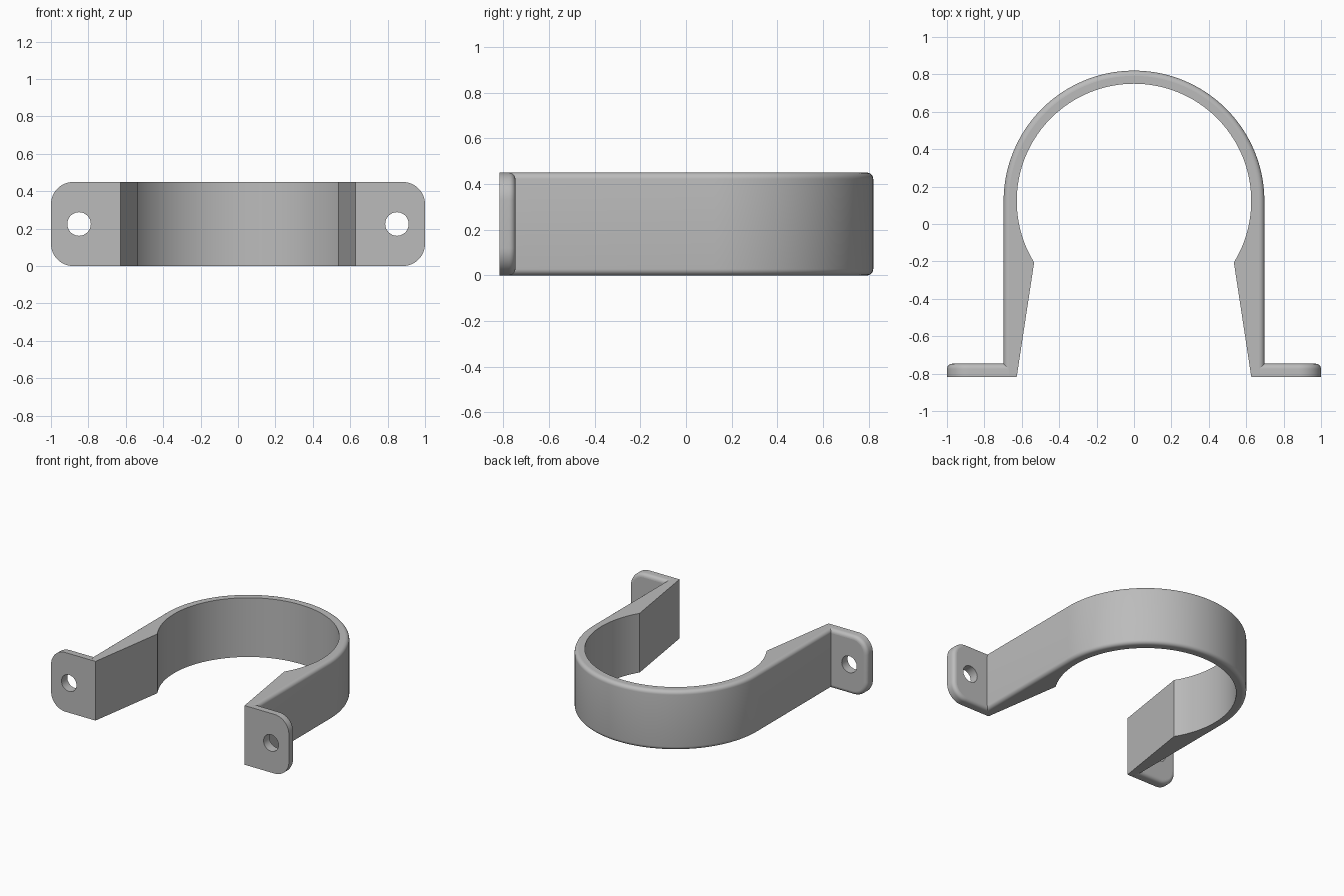
import bpy, bmesh
from math import sin, cos, pi, atan2, radians
from mathutils import Vector

cube = bpy.data.objects.get("Cube")
if cube:
    bpy.data.objects.remove(cube)

H = 0.45                       # band height
CY = 0.123                     # centre of the ring
R_OUT, R_IN = 0.697, 0.627
FRONT, TAB_BACK = -0.817, -0.747
ROUND = 0.028                  # edge rounding
HOLE = Vector((0.85, H / 2))
STEPS = 6

grey = bpy.data.materials.new("grey_plastic")
grey.use_nodes = True
colour = (0.5, 0.5, 0.5, 1)
grey.diffuse_color = colour
grey.node_tree.nodes["Principled BSDF"].inputs["Base Color"].default_value = colour


def arc(cx, cy, r, a0, a1, n):
    return [(cx + r * cos(a0 + (a1 - a0) * i / n),
             cy + r * sin(a0 + (a1 - a0) * i / n)) for i in range(n + 1)]


def rounding():
    """Pairs of (inset, depth below the cap) along a quarter round, side first."""
    angles = [i * pi / 2 / STEPS for i in range(STEPS + 1)]
    return [(ROUND * (1 - cos(a)), ROUND * (1 - sin(a))) for a in angles]


def loft(bm, loops):
    """Skin a stack of closed loops; returns the vertices of the end loops."""
    rings = [[bm.verts.new(p) for p in loop] for loop in loops]
    for a, b in zip(rings, rings[1:]):
        for i in range(len(a)):
            j = (i + 1) % len(a)
            bm.faces.new((a[i], a[j], b[j], b[i]))
    return rings[0], rings[-1]


def ring_edges(bm, ring):
    return [bm.edges.get((ring[i - 1], ring[i])) for i in range(len(ring))]


def finish(bm, name):
    bmesh.ops.recalc_face_normals(bm, faces=bm.faces)
    mesh = bpy.data.meshes.new(name)
    bm.to_mesh(mesh)
    bm.free()
    mesh.materials.append(grey)
    obj = bpy.data.objects.new(name, mesh)
    bpy.context.collection.objects.link(obj)
    bpy.ops.object.select_all(action='DESELECT')
    obj.select_set(True)
    bpy.context.view_layer.objects.active = obj
    bpy.ops.object.shade_smooth_by_angle(angle=radians(30))


# Band: open ring with straight legs that thicken into gripping lips
def band_outline(inset):
    r = R_OUT - inset
    tip = atan2(-0.328, 0.533)
    outer = [(r, FRONT)] + arc(0, CY, r, 0, pi, 72) + [(-r, FRONT)]
    inner = [(-R_IN, FRONT)] + arc(0, CY, R_IN, pi - tip, tip, 88) + [(R_IN, FRONT)]
    return outer + inner


bm = bmesh.new()
levels = [(i, d) for i, d in reversed(rounding())]
levels += [(i, H - d) for i, d in rounding()]
for ring in loft(bm, [[(x, y, z) for x, y in band_outline(i)] for i, z in levels]):
    edges = ring_edges(bm, ring)
    bm.faces.new(ring)
    for e in edges:
        e.smooth = False
finish(bm, "clamp_band")


# Mounting tabs: rounded plates with a screw hole
def tab_outline(inset):
    r, c = 0.12 - inset, 0.12
    return ([(0.67, inset)] + arc(1 - c, c, r, -pi / 2, 0, 12)
            + arc(1 - c, H - c, r, 0, pi / 2, 12) + [(0.67, H - inset)])


def build_tab(side, name):
    bm = bmesh.new()
    levels = [(0, FRONT)] + [(i, TAB_BACK - d) for i, d in rounding()]
    ends = loft(bm, [[(side * x, y, z) for x, z in tab_outline(i)] for i, y in levels])
    hole = arc(HOLE.x, HOLE.y, 0.063, 0, 2 * pi, 32)[:-1]
    holes = loft(bm, [[(side * x, y, z) for x, z in hole] for y in (FRONT, TAB_BACK)])
    for outer, inner in zip(ends, holes):
        edges = ring_edges(bm, outer) + ring_edges(bm, inner)
        for e in edges:
            e.smooth = False
        bmesh.ops.triangle_fill(bm, use_beauty=True, edges=edges)
    finish(bm, name)


build_tab(1, "left_mounting_tab")
build_tab(-1, "right_mounting_tab")
